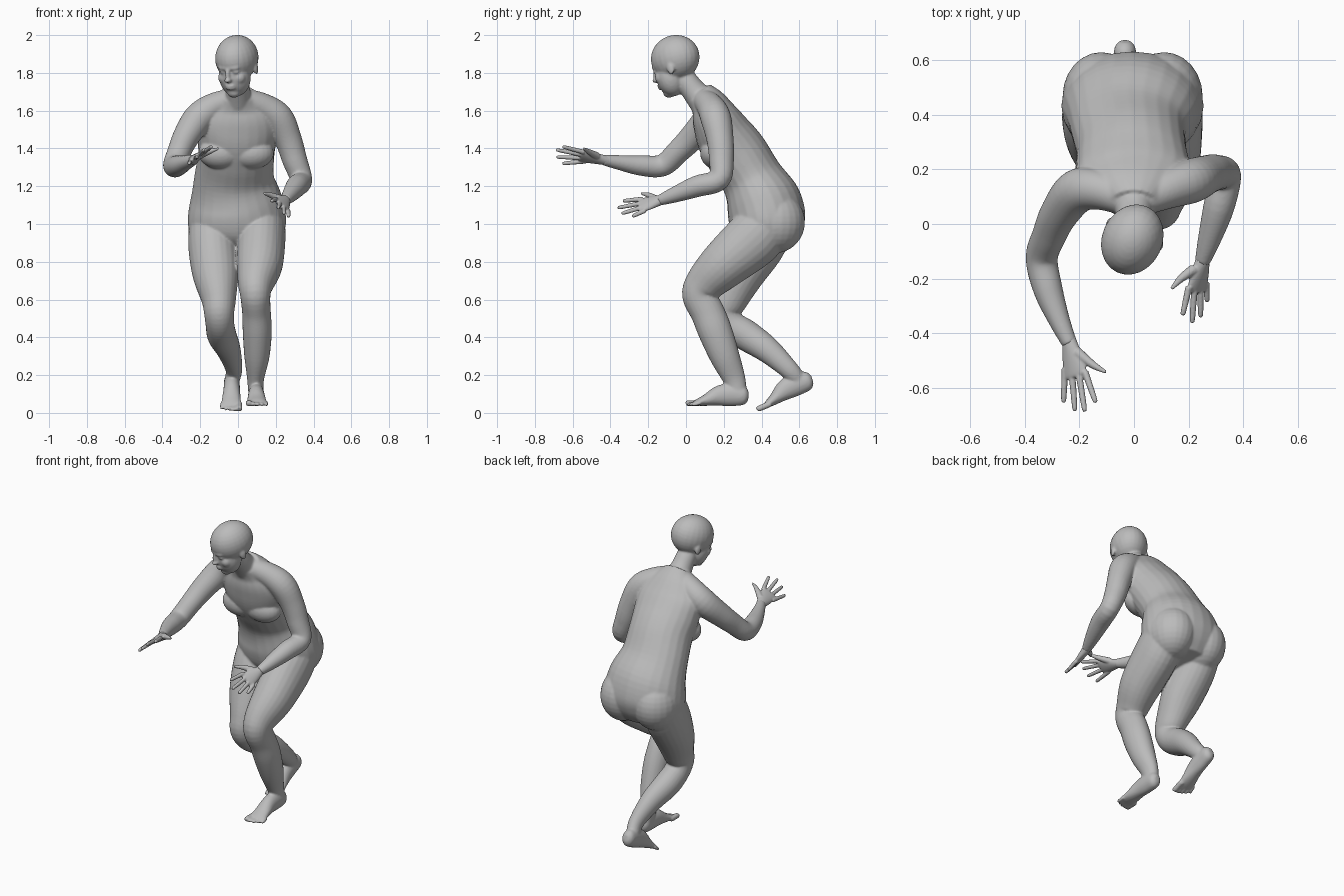
import bpy
import bmesh
import math
from mathutils import Matrix, Vector

default_cube = bpy.data.objects.get("Cube")
if default_cube:
    bpy.data.objects.remove(default_cube, do_unlink=True)

# One plain grey for the whole figure
grey = bpy.data.materials.new("plain_grey")
grey.use_nodes = True
grey.diffuse_color = (0.5, 0.5, 0.5, 1)
shader = next(n for n in grey.node_tree.nodes if n.type == 'BSDF_PRINCIPLED')
shader.inputs["Base Color"].default_value = grey.diffuse_color
shader.inputs["Roughness"].default_value = 0.7


def resample(stations, steps=5):
    """Smooth curve through stations, interpolating position and radii."""
    rows = [list(s) if len(s) == 5 else list(s) + [s[-1]] for s in stations]
    padded = [rows[0]] + rows + [rows[-1]]
    result = []
    for i in range(len(rows) - 1):
        before, start, end, after = padded[i:i + 4]
        for k in range(steps):
            t = k / steps
            result.append([
                b + 0.5 * t * (c - a + t * (2 * a - 5 * b + 4 * c - d
                                            + t * (3 * (b - c) + d - a)))
                for a, b, c, d in zip(before, start, end, after)])
    result.append(rows[-1])
    return result


def loft(bm, stations, side=(1, 0, 0), matrix=Matrix(), segments=24):
    """Closed tube with elliptical rings, wide along the side direction."""
    rows = resample(stations)
    centres = [Vector(r[:3]) for r in rows]
    rings = []
    for i, row in enumerate(rows):
        tangent = centres[min(i + 1, len(rows) - 1)] - centres[max(i - 1, 0)]
        tangent.normalize()
        across = Vector(side)
        across = (across - tangent * across.dot(tangent)).normalized()
        depth = tangent.cross(across)
        ring = []
        for k in range(segments):
            angle = math.tau * k / segments
            point = (centres[i] + across * row[3] * math.cos(angle)
                     + depth * row[4] * math.sin(angle))
            ring.append(bm.verts.new(matrix @ point))
        rings.append(ring)
    for low, high in zip(rings, rings[1:]):
        for k in range(segments):
            n = (k + 1) % segments
            bm.faces.new((low[k], low[n], high[n], high[k]))
    bm.faces.new(rings[0][::-1])
    bm.faces.new(rings[-1])


def ball(bm, centre, radii, matrix=Matrix()):
    place = matrix @ Matrix.Translation(centre) @ Matrix.Diagonal((*radii, 1))
    bmesh.ops.create_uvsphere(bm, u_segments=24, v_segments=16, radius=1, matrix=place)


def finish(bm, name, voxel, rounds):
    """Fuse the overlapping volumes into one soft skin."""
    bmesh.ops.recalc_face_normals(bm, faces=bm.faces)
    mesh = bpy.data.meshes.new(name)
    bm.to_mesh(mesh)
    bm.free()
    mesh.materials.append(grey)
    mesh.shade_smooth()
    obj = bpy.data.objects.new(name, mesh)
    bpy.context.collection.objects.link(obj)
    fuse = obj.modifiers.new("fuse", 'REMESH')
    fuse.mode = 'VOXEL'
    fuse.voxel_size = voxel
    fuse.use_smooth_shade = True
    soften = obj.modifiers.new("soften", 'SMOOTH')
    soften.factor = 0.5
    soften.iterations = rounds


# Torso leaning forward, with neck
body = bmesh.new()
loft(body, [
    (-.005, .47, .87, .13, .1), (-.005, .455, .93, .225, .165), (-.005, .437, 1, .26, .2),
    (-.01, .41, 1.115, .248, .2), (-.02, .35, 1.24, .213, .165), (-.01, .275, 1.36, .202, .165),
    (-.005, .21, 1.455, .21, .155), (0, .16, 1.55, .212, .13),
    (0, .12, 1.63, .16, .1), (0, .07, 1.69, .09, .075)])
loft(body, [(0, .11, 1.63, .085), (0, .045, 1.7, .066), (-.005, 0, 1.76, .06),
            (-.01, -.035, 1.81, .05)])
for s in (-1, 1):
    ball(body, (s * .115 - .005, .468, 1.01), (.142, .162, .165))
    ball(body, (s * .08 - .01, .16, 1.375), (.12, .085, .085))

# Arms, from the neck base over the shoulder to the wrist
arm_twist = (1, -1, 1)
loft(body, [
    (.03, .09, 1.66, .06), (.13, .13, 1.62, .073), (.212, .158, 1.56, .081),
    (.265, .18, 1.45, .072), (.3, .188, 1.34, .066), (.335, .175, 1.235, .058),
    (.31, .06, 1.2, .057), (.275, -.06, 1.155, .042), (.25, -.14, 1.125, .028)], arm_twist)
loft(body, [
    (-.03, .09, 1.66, .06), (-.13, .125, 1.62, .073), (-.208, .12, 1.56, .081),
    (-.273, .04, 1.465, .071), (-.31, -.04, 1.385, .063), (-.338, -.125, 1.31, .059),
    (-.315, -.24, 1.31, .054), (-.275, -.35, 1.325, .04), (-.235, -.44, 1.34, .028)], arm_twist)

# Legs, front one bent under the body and back one trailing
loft(body, [
    (.125, .43, 1, .125, .14), (.123, .35, .915, .128, .152), (.114, .2, .785, .122, .13),
    (.094, .1, .685, .096, .105), (.092, .07, .62, .08, .09), (.098, .115, .53, .076, .09),
    (.102, .155, .43, .077, .09), (.1, .205, .3, .067, .079),
    (.093, .255, .18, .045, .06), (.095, .275, .1, .04, .048)])
loft(body, [
    (-.135, .44, 1, .125, .14), (-.133, .375, .88, .13, .143), (-.118, .29, .73, .122, .12),
    (-.102, .225, .6, .092, .1), (-.1, .2, .53, .08, .085), (-.095, .235, .465, .076, .08),
    (-.085, .32, .41, .077, .082), (-.05, .43, .335, .064, .07),
    (-.022, .54, .235, .045, .052), (-.03, .59, .18, .04, .045)])


def add_foot(bm, s, matrix):
    """Foot with toe tips at the local origin; s is the outer side."""
    loft(bm, [
        (0, .333, .052, .018, .022), (0, .31, .054, .038, .049), (0, .25, .06, .042, .06),
        (0, .18, .055, .044, .055), (s * .002, .11, .032, .05, .032),
        (s * .003, .065, .02, .054, .019), (s * .003, .045, .014, .05, .011)], matrix=matrix)
    for i in range(5):
        x = s * (i * .0235 - .04)
        size = .0165 if i == 0 else .0115 - i * .0004
        tip = .002 * i * i
        loft(bm, [(x, .08, .016, size), (x, tip + .012, size * .9, size),
                  (x, tip, size * .8, size * .6)], matrix=matrix, segments=12)


add_foot(body, 1, Matrix.Translation((.097, -.002, .036)))
add_foot(body, -1, Matrix.Translation((-.033, .38, .004))
         @ Matrix.Rotation(math.radians(22), 4, 'X'))

# Head turned to its right and tipped down
pose = (Matrix.Translation((-.003, -.05, 1.85))
        @ Matrix.Rotation(math.radians(-25), 4, 'Z')
        @ Matrix.Rotation(math.radians(15), 4, 'X'))
ball(body, (0, 0, .03), (.111, .134, .121), pose)          # skull
ball(body, (0, -.05, -.06), (.085, .078, .105), pose)      # face
ball(body, (0, -.08, -.135), (.038, .033, .03), pose)      # chin
ball(body, (0, -.112, .006), (.062, .022, .014), pose)     # brow
ball(body, (0, -.128, -.034), (.013, .021, .04), pose)     # nose bridge
ball(body, (0, -.138, -.056), (.019, .022, .013), pose)    # nose tip
for height in (-.09, -.105):
    ball(body, (0, -.121, height), (.028, .015, .008), pose)  # lips
for s in (-1, 1):
    ball(body, (s * .036, -.108, -.016), (.021, .017, .012), pose)  # eye
    ball(body, (s * .042, -.085, -.055), (.036, .035, .036), pose)  # cheek
    ball(body, (s * .103, .005, -.03), (.01, .021, .032), pose)     # ear
finish(body, "body", .0065, 6)


def build_hand(name, wrist, index, pinky, tips, thumb):
    """Flat palm between index and pinky knuckles, four fingers and a thumb."""
    wrist, index, pinky = Vector(wrist), Vector(index), Vector(pinky)
    side = index - pinky
    middle = (index + pinky) / 2
    forward = (middle - wrist).normalized()
    bm = bmesh.new()
    loft(bm, [
        (*(wrist - forward * .03), .024, .024), (*wrist, .03, .025),
        (*wrist.lerp(middle, .5), .043, .021), (*middle, .048, .015),
        (*(middle + forward * .012), .04, .009)], side)
    for i, tip in enumerate(tips):
        tip = Vector(tip)
        base = index.lerp(pinky, i / 3) - forward * .015
        knuckle = base.lerp(tip, .55)
        loft(bm, [(*base, .013), (*knuckle, .0115), (*base.lerp(tip, .93), .0095),
                  (*tip, .004)], side, segments=12)
    loft(bm, [(*thumb[0], .02), (*thumb[1], .0145), (*thumb[2], .006)], forward, segments=12)
    finish(bm, name, .0045, 2)


build_hand("left_hand", (.25, -.14, 1.125), (.198, -.245, 1.128), (.262, -.23, 1.068),
           [(.178, -.335, 1.122), (.213, -.363, 1.085), (.244, -.342, 1.055), (.268, -.285, 1.04)],
           [(.22, -.165, 1.135), (.172, -.2, 1.153), (.137, -.238, 1.162)])
build_hand("right_hand", (-.235, -.44, 1.34), (-.177, -.555, 1.383), (-.25, -.545, 1.335),
           [(-.14, -.655, 1.41), (-.18, -.688, 1.393), (-.216, -.686, 1.355), (-.258, -.655, 1.32)],
           [(-.208, -.47, 1.36), (-.152, -.515, 1.383), (-.102, -.543, 1.4)])
